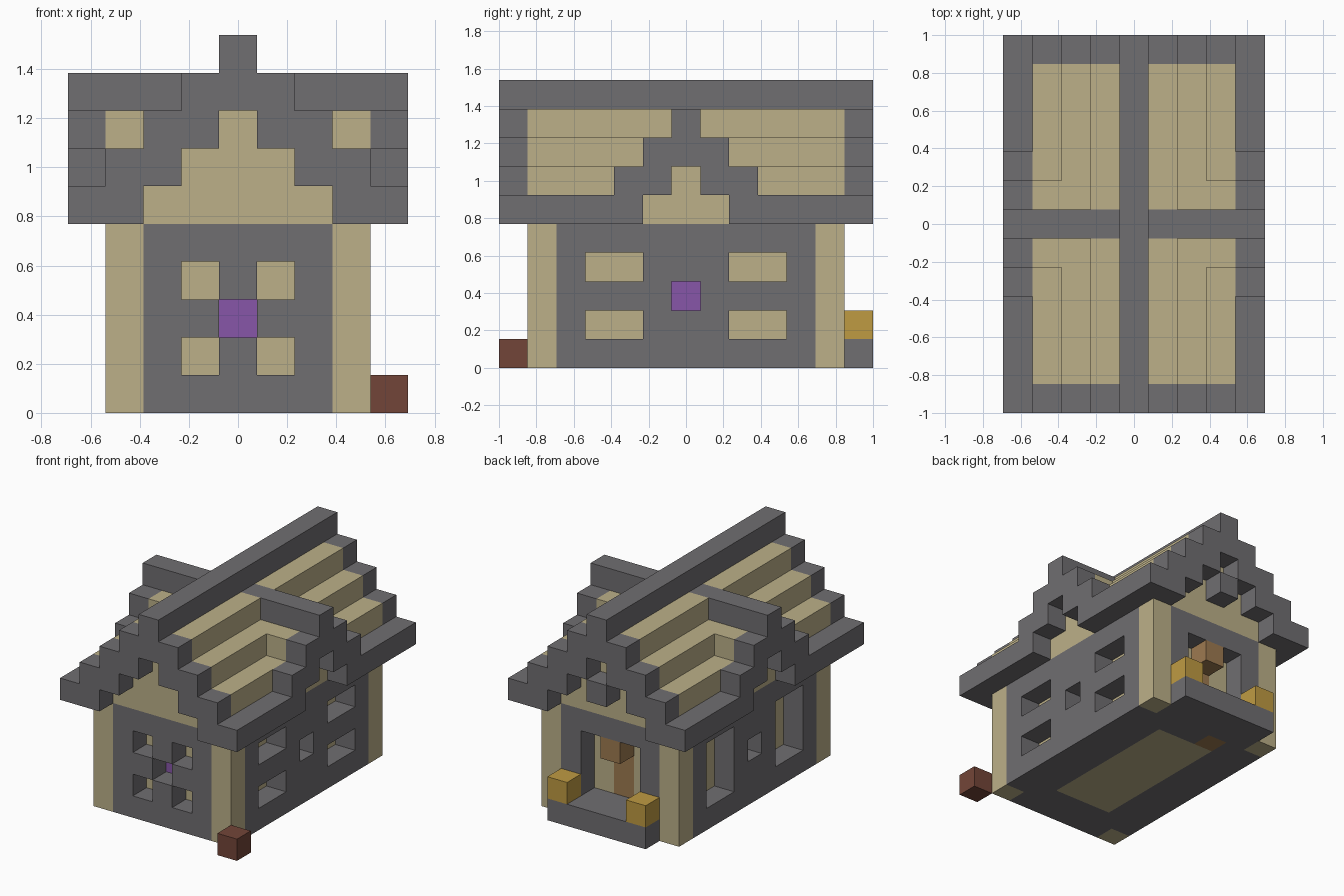
import bpy
import bmesh
from itertools import product
from mathutils import Vector

cube = bpy.data.objects.get("Cube")
if cube:
    bpy.data.objects.remove(cube, do_unlink=True)

U = 2 / 13          # side of one building block


def material(name, r, g, b):
    m = bpy.data.materials.new(name)
    m.use_nodes = True
    m.diffuse_color = (r, g, b, 1)
    bsdf = next(n for n in m.node_tree.nodes if n.type == 'BSDF_PRINCIPLED')
    bsdf.inputs["Base Color"].default_value = (r, g, b, 1)
    return m


grey = material("stone grey", .162, .156, .165)
tan = material("sand tan", .503, .434, .25)
yellow = material("golden yellow", .52, .328, .055)
red = material("brick red", .171, .06, .04)
purple = material("purple glass", .242, .093, .392)
brown = material("wood brown", .34, .195, .082)

blocks = {}         # block position -> part name
colours = {}        # part name -> material


def fill(part, mat, xs, ys, zs):
    colours[part] = mat
    for p in product(xs, ys, zs):
        blocks[p] = part


def clear(xs, ys, zs):
    for p in product(xs, ys, zs):
        blocks.pop(p, None)


def span(a, b):
    return range(a, b + 1)


STOREY = span(0, 4)

# Foundation and floor
fill("foundation", grey, span(-2, 2), span(-4, 4), [0])
fill("floor", tan, span(-1, 1), span(-3, 3), [0])
fill("floor_hatch", brown, [-1], [4], [0])

# Outer walls with tan lining behind them
for s in (-1, 1):
    fill("walls", grey, [3 * s], span(-4, 4), STOREY)
    fill("walls", grey, span(-2, 2), [5 * s], STOREY)
    fill("wall_lining", tan, [2 * s], span(-4, 4), span(1, 4))
    fill("wall_lining", tan, span(-2, 2), [4 * s], span(1, 4))
fill("corner_posts", tan, (-3, 3), (-5, 5), STOREY)

# Window openings
SIDE_WINDOWS = (-3, -2, 2, 3)
clear((-1, 1), [-5], (1, 3))
clear([3], SIDE_WINDOWS, (1, 3))
clear([-3], SIDE_WINDOWS, span(1, 3))
for x, y in ((0, -5), (3, 0), (-3, 0)):
    clear([x], [y], [2])
for x, y in ((0, -4), (2, 0), (-2, 0)):
    fill("purple_panes", purple, [x], [y], [2])

# Back doorway, door, step and lamps
clear(span(-1, 1), [5], span(1, 3))
fill("door", brown, [0], [4], span(1, 3))
fill("door_hood", brown, [0], [5], [3])
fill("back_step", grey, span(-2, 2), [6], [0])
fill("step_lamps", yellow, (-2, 2), [6], [1])

# Stepped cross-gabled roof: two-block shell, filled gable walls, grey trim
for x, y in product(span(-4, 4), span(-6, 6)):
    top = max(9 - abs(x), 8 - abs(y), 5)
    edge = abs(x) == 4 or abs(y) == 6
    gable = not edge and (abs(x) == 3 or abs(y) == 5)
    for z in span(5, top):
        if edge and z >= top - 1 or z == top and (x == 0 or y == 0):
            fill("roof_trim", grey, [x], [y], [z])
        elif not edge and z >= top - 1:
            fill("roof_panels", tan, [x], [y], [z])
        elif gable:
            fill("gable_walls", tan, [x], [y], [z])
fill("gable_ornament", grey, [0], [6], [6])

# Loose block by the front corner
fill("corner_block", red, [4], [-6], [0])


# Turn each part into a mesh of its exposed faces
AXES = (Vector((1, 0, 0)), Vector((0, 1, 0)), Vector((0, 0, 1)))


def build(part, mat):
    bm = bmesh.new()
    for pos, owner in blocks.items():
        if owner != part:
            continue
        centre = Vector(pos) + AXES[2] / 2
        for i, s in product(range(3), (-1, 1)):
            n = AXES[i] * s
            if tuple(int(c) for c in Vector(pos) + n) in blocks:
                continue
            a, b = AXES[(i + 1) % 3] / 2, AXES[(i + 2) % 3] * s / 2
            mid = centre + n / 2
            corners = (mid - a - b, mid + a - b, mid + a + b, mid - a + b)
            bm.faces.new([bm.verts.new(c * U) for c in corners])
    bmesh.ops.remove_doubles(bm, verts=bm.verts[:], dist=U / 100)
    mesh = bpy.data.meshes.new(part)
    bm.to_mesh(mesh)
    bm.free()
    mesh.materials.append(mat)
    bpy.context.scene.collection.objects.link(bpy.data.objects.new(part, mesh))


for part, mat in colours.items():
    build(part, mat)
